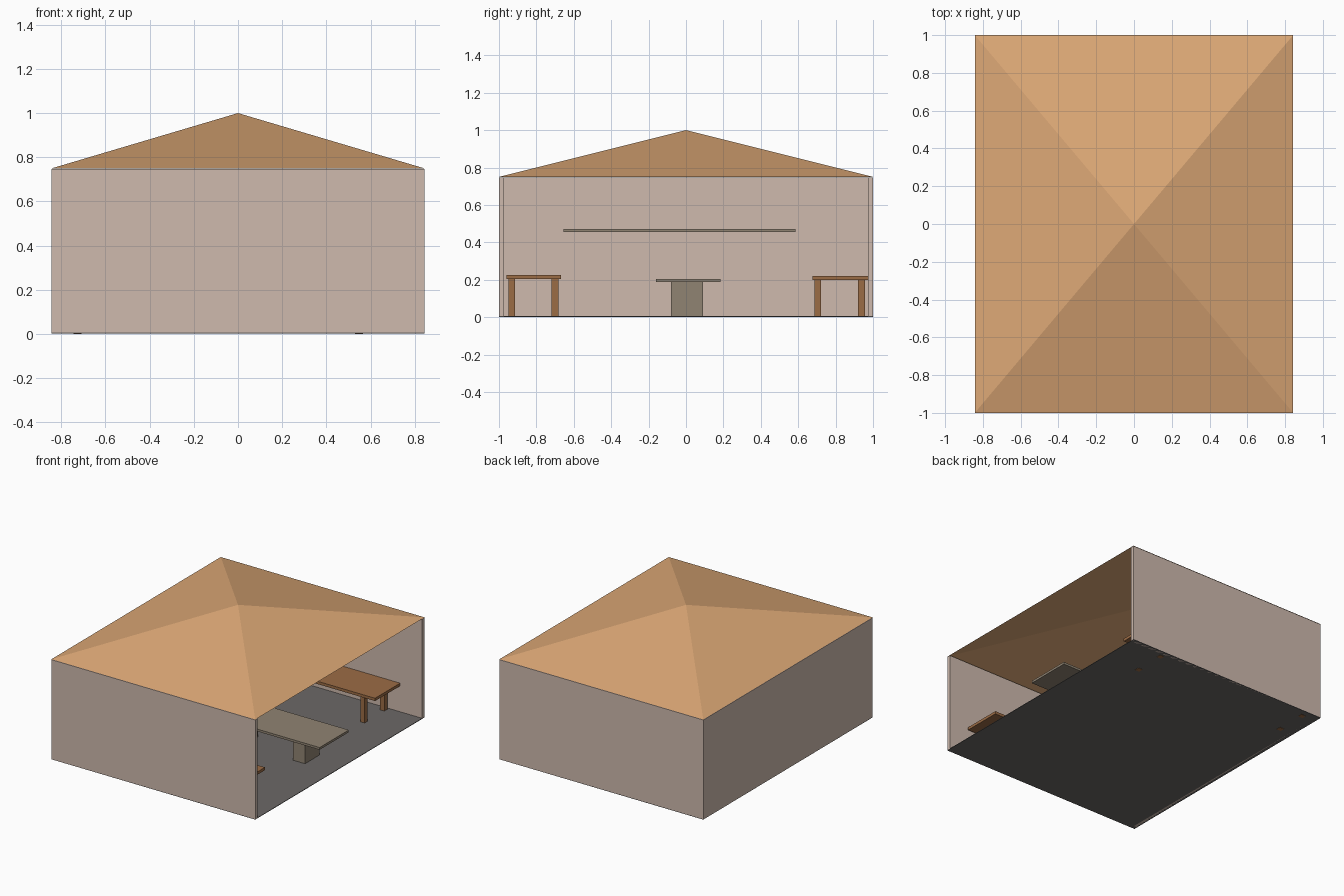
import bpy, bmesh

if "Cube" in bpy.data.objects:
    bpy.data.objects.remove(bpy.data.objects["Cube"])


def material(name, rgb):
    m = bpy.data.materials.new(name)
    m.diffuse_color = (*rgb, 1)
    m.use_nodes = True
    m.node_tree.nodes["Principled BSDF"].inputs["Base Color"].default_value = m.diffuse_color
    return m


PLASTER = material("plaster", (0.62, 0.49, 0.42))
TILE = material("roof_tan", (0.72, 0.39, 0.18))
WOOD = material("wood", (0.33, 0.15, 0.06))
STONE = material("grey_brown", (0.28, 0.23, 0.17))
FLOOR = material("floor_grey", (0.15, 0.14, 0.135))


def finish(name, bm, mat):
    mesh = bpy.data.meshes.new(name)
    bm.to_mesh(mesh)
    bm.free()
    mesh.materials.append(mat)
    obj = bpy.data.objects.new(name, mesh)
    bpy.context.collection.objects.link(obj)
    return obj


def box(name, x, y, z, mat):
    """Box from (min, max) pairs on each axis."""
    bm = bmesh.new()
    bmesh.ops.create_cube(bm, size=1)
    for v in bm.verts:
        v.co = [r[0] + (c + 0.5) * (r[1] - r[0]) for c, r in zip(v.co, (x, y, z))]
    return finish(name, bm, mat)


W, D, H, T = 0.843, 1.0, 0.747, 0.028  # half width, half depth, wall height, wall thickness

# Floor slab and three walls, open on the right
box("floor", (-W, W), (-D, D), (0.002, 0.006), FLOOR)
box("front_wall", (-W, W), (-D, -D + T), (0.002, H), PLASTER)
box("back_wall", (-W, W), (D - T, D), (0.002, H), PLASTER)
box("left_wall", (-W, -W + T), (-D + T, D - T), (0.002, H), PLASTER)

# Hollow pyramid roof
bm = bmesh.new()
base = [bm.verts.new((sx * W, sy * D, 0.75)) for sx, sy in ((-1, -1), (1, -1), (1, 1), (-1, 1))]
apex = bm.verts.new((0, 0, 1))
for i in range(4):
    bm.faces.new((base[i], base[(i + 1) % 4], apex))
finish("roof", bm, TILE)


def long_table(name, x, y, z, leg_x, leg_y, foot):
    box(name + "_top", x, y, (z - 0.021, z), WOOD)
    for i, lx in enumerate(leg_x):
        for j, ly in enumerate(leg_y):
            box(f"{name}_leg_{i}{j}", (lx, lx + 0.036), (ly, ly + 0.036), (foot, z - 0.021), WOOD)


# Wooden tables along the front and back walls
long_table("front_table", (-0.81, 0.69), (-0.96, -0.667), 0.225, (-0.715, 0.56), (-0.95, -0.718), 0.004)
long_table("back_table", (-0.84, 0.66), (0.676, 0.972), 0.22, (-0.745, 0.53), (0.687, 0.92), 0.0)

# Central table on two pedestals
box("centre_table_top", (-0.18, 0.787), (-0.16, 0.184), (0.188, 0.205), STONE)
for i, px in enumerate((0.0, 0.51)):
    box(f"centre_table_pedestal_{i}", (px, px + 0.1), (-0.08, 0.092), (0.004, 0.188), STONE)

# Shelf on the left wall
box("wall_shelf", (-W + T, -0.66), (-0.656, 0.585), (0.454, 0.47), STONE)
